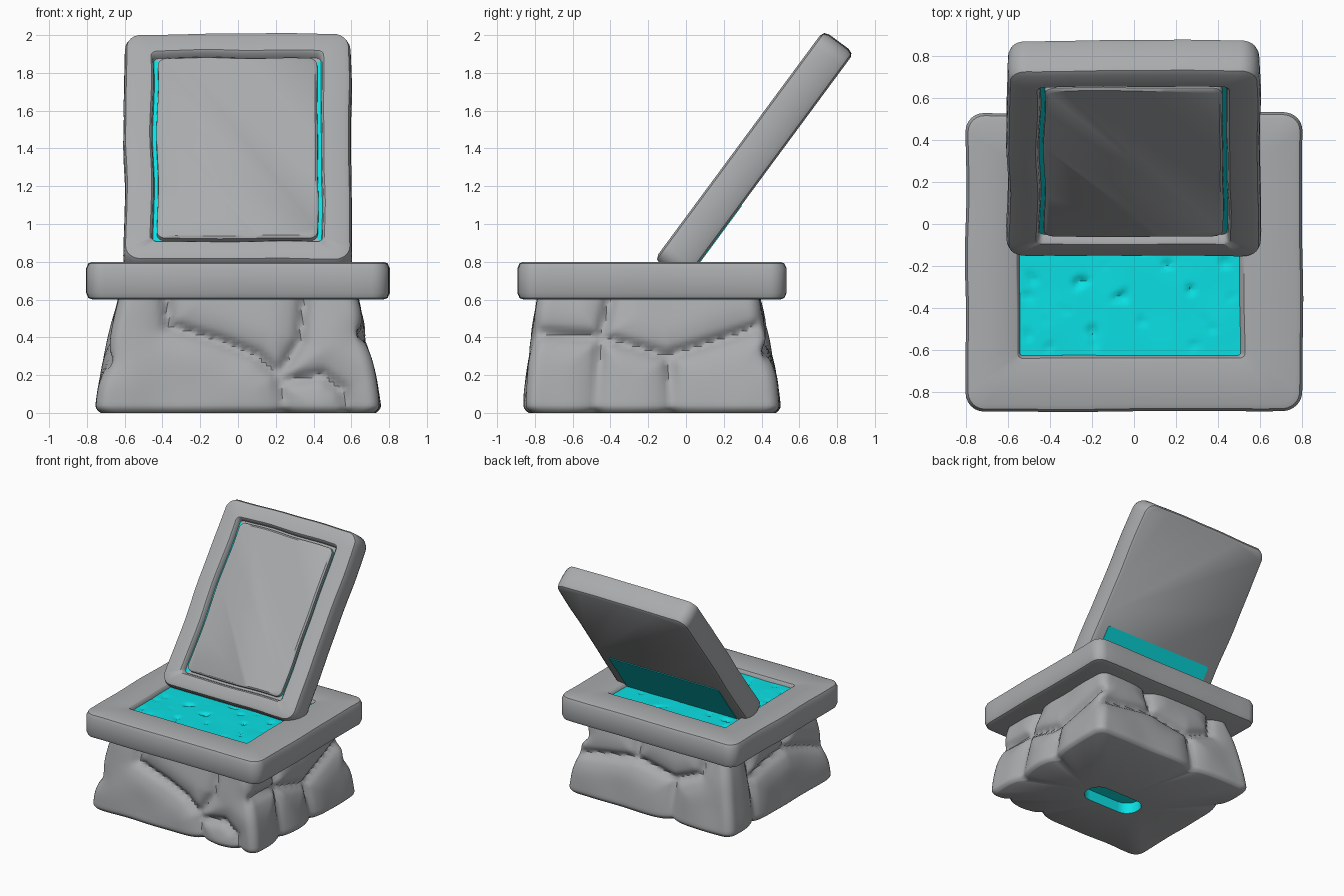
import bpy, bmesh, math
from mathutils import Vector, noise, geometry

if "Cube" in bpy.data.objects:
    bpy.data.objects.remove(bpy.data.objects["Cube"])


def material(name, rgb):
    m = bpy.data.materials.new(name)
    m.diffuse_color = (*rgb, 1.0)
    m.use_nodes = True
    m.node_tree.nodes["Principled BSDF"].inputs["Base Color"].default_value = m.diffuse_color
    return m


STONE = material("grey stone", (0.40, 0.41, 0.42))
CYAN = material("cyan lining", (0.003, 0.75, 0.78))


def finish(name, bm, angle=40):
    me = bpy.data.meshes.new(name)
    bm.to_mesh(me)
    bm.free()
    me.materials.append(STONE)
    me.materials.append(CYAN)
    ob = bpy.data.objects.new(name, me)
    bpy.context.collection.objects.link(ob)
    bpy.ops.object.select_all(action='DESELECT')
    ob.select_set(True)
    bpy.context.view_layer.objects.active = ob
    bpy.ops.object.shade_smooth_by_angle(angle=math.radians(angle))
    return ob


def rounded_rect(cx, cy, hx, hy, r, n, k=6):
    """Counter-clockwise outline: k steps per corner, n steps per side."""
    pts = []
    for c in range(4):
        sx, sy = ((1, 1), (-1, 1), (-1, -1), (1, -1))[c]
        for i in range(k + 1):
            a = math.pi / 2 * (c + i / k)
            pts.append(Vector((cx + sx * (hx - r) + r * math.cos(a),
                               cy + sy * (hy - r) + r * math.sin(a))))
        tx, ty = ((-1, 1), (-1, -1), (1, -1), (1, 1))[c]
        a = math.pi / 2 * (c + 1)
        end = Vector((cx + tx * (hx - r) + r * math.cos(a),
                      cy + ty * (hy - r) + r * math.sin(a)))
        start = pts[-1].copy()
        pts += [start.lerp(end, j / n) for j in range(1, n)]
    return pts


def wobbled(pts, amp, seed):
    """Uneven, hand-cut outline."""
    out = []
    for p in pts:
        q = Vector((p.x * 3, p.y * 3, seed))
        out.append(p + amp * Vector((noise.noise(q), noise.noise(q + Vector((9, 4, 2))))))
    return out


def loft(name, rings, rule=lambda band, c: 0, angle=40):
    """Skin a list of 3D rings and cap both ends; rule picks the material."""
    bm = bmesh.new()
    vs = [[bm.verts.new(p) for p in ring] for ring in rings]
    count = len(vs[0])

    def face(verts, band):
        f = bm.faces.new(verts)
        f.material_index = rule(band, f.calc_center_median())

    face(vs[0][::-1], -1)
    for b in range(len(vs) - 1):
        for i in range(count):
            j = (i + 1) % count
            face((vs[b][i], vs[b][j], vs[b + 1][j], vs[b + 1][i]), b)
    face(vs[-1], len(vs))
    return finish(name, bm, angle)


# ---- base: tapered block with carved joints between the stones ----
TOP = 0.62


def section(z):
    s = (max(z, 0) / TOP) ** 1.4
    foot = 0.03 * max(0, 1 - z / 0.04) ** 2
    return -0.18 - 0.02 * s, 0.755 - 0.125 * s - foot, 0.68 - 0.095 * s - foot


JOINTS = {
    "front": [[(-.38, .62), (-.37, .46), (-.1, .38), (.1, .3), (.22, .2), (.25, 0)],
              [(.23, .22), (.33, .38), (.35, .62)],
              [(.25, .17), (.45, .2), (.56, .12), (.59, 0)]],
    "right": [[(-.4, .62), (-.45, .4), (-.48, 0)],
              [(-.8, .42), (-.45, .4), (-.1, .3), (.42, .46)],
              [(-.09, .29), (-.08, 0)]],
    "back": [[(.17, .62), (.17, .4), (-.19, .33), (-.42, .42), (-.47, .62)],
             [(-.19, .33), (-.19, 0)], [(.7, .32), (.17, .4)]],
    "left": [[(.1, .62), (.12, .35), (.15, 0)],
             [(.12, .35), (-.35, .42), (-.8, .27)], [(-.35, .42), (-.4, .62)]],
}


def on_side(side, a, z):
    cy, hx, hy = section(z)
    return Vector({"front": (a, cy - hy, z), "back": (a, cy + hy, z),
                   "right": (hx, a, z), "left": (-hx, a, z)}[side])


segments = []
for side, lines in JOINTS.items():
    for line in lines:
        p = [on_side(side, a, z) for a, z in line]
        segments += list(zip(p, p[1:]))


def joint_distance(p):
    best = 9.0
    for a, b in segments:
        q, t = geometry.intersect_point_line(p, a, b)
        q = a if t < 0 else b if t > 1 else q
        best = min(best, (p - q).length)
    return best


def carve(p):
    cy, hx, hy = section(p.z)
    n = Vector(((p.x / hx) ** 7, ((p.y - cy) / hy) ** 7, 0)).normalized()
    d = joint_distance(p)
    depth = 0.035 * math.exp(-(d / 0.03) ** 2) + 0.03 * math.exp(-(d / 0.09) ** 2)
    return p - n * (depth - 0.012 * noise.noise(p * 3.5))


N = 52
rings = []
for z in (0.09, 0.0):   # oval pocket under the base
    rings.append([p.to_3d() + Vector((0, 0, z))
                  for p in rounded_rect(-0.03, -0.29, 0.25, 0.11, 0.105, N)])
levels = [0, 0.006, 0.015, 0.027] + [0.04 + (TOP - 0.04) * i / 28 for i in range(29)]
for z in levels:
    cy, hx, hy = section(z)
    rings.append([carve(Vector((p.x, p.y, z)))
                  for p in rounded_rect(0, cy, hx, hy, 0.07, N)])
loft("stone_base", rings, lambda band, c: 1 if band in (-1, 0) else 0, 50)

# ---- basin rim: thick slab with a shallow rectangular opening ----
SLAB = [(0, .765, .675, .07, .60), (0, .788, .698, .08, .608), (0, .80, .71, .09, .635),
        (0, .80, .71, .09, .765), (0, .788, .698, .08, .792), (0, .765, .675, .07, .80),
        (0, .56, .475, .03, .80), (-.015, .54, .457, .025, .796),
        (-.02, .525, .445, .015, .775), (-.02, .52, .44, .015, .73)]
loft("basin_rim", [[Vector((p.x, p.y, z)) for p in
                    wobbled(rounded_rect(cx, -.18, hx, hy, r, 14), .008, 1)]
                   for cx, hx, hy, r, z in SLAB])

# ---- basin floor: pitted cyan surface ----
bm = bmesh.new()
bmesh.ops.create_grid(bm, x_segments=60, y_segments=50, size=1)
for v in bm.verts:
    x, y = v.co.x * .53 - .02, v.co.y * .45 - .18
    pit = max(0, noise.noise(Vector((x * 13, y * 13, 3))) - .35)
    v.co = (x, y, .768 - .05 * pit + .004 * noise.noise(Vector((x * 5, y * 5, 0))))
for f in bm.faces:
    f.material_index = 1
finish("basin_floor", bm)

# ---- leaning tablet: u = x, v = up the slope, w = out of the front ----
ORIGIN = Vector((0, -.165, .815))
UP, OUT = Vector((0, .594, .804)), Vector((0, -.804, .594))


def tablet_ring(cv, hu, hv, r, w, n=16, amp=.012):
    pts = wobbled(rounded_rect(0, cv, hu, hv, r, n), amp, 5)
    return [ORIGIN + Vector((p.x, 0, 0)) + UP * p.y + OUT * w for p in pts]


TABLET = [(.75, .57, .72, .07, -.20), (.75, .59, .74, .08, -.19), (.75, .60, .75, .09, -.165),
          (.75, .603, .75, .09, -.10), (.75, .60, .75, .09, -.035), (.75, .59, .74, .08, -.01),
          (.75, .565, .715, .07, 0), (.745, .46, .63, .03, 0), (.745, .45, .62, .025, -.010),
          (.745, .445, .612, .025, -.045), (.745, .425, .595, .045, -.045),
          (.745, .424, .594, .045, -.020), (.745, .412, .582, .045, -.010)]
# cyan only in the two side grooves around the raised panel
loft("tablet", [tablet_ring(*t) for t in TABLET],
     lambda band, c: 1 if band == 9 and abs(c.x) > .426 else 0)

# cyan plate on the lower back of the tablet
loft("tablet_back_patch",
     [tablet_ring(.25, .5, .25, .02, w, 4, 0) for w in (-.204, -.198)],
     lambda band, c: 1)
